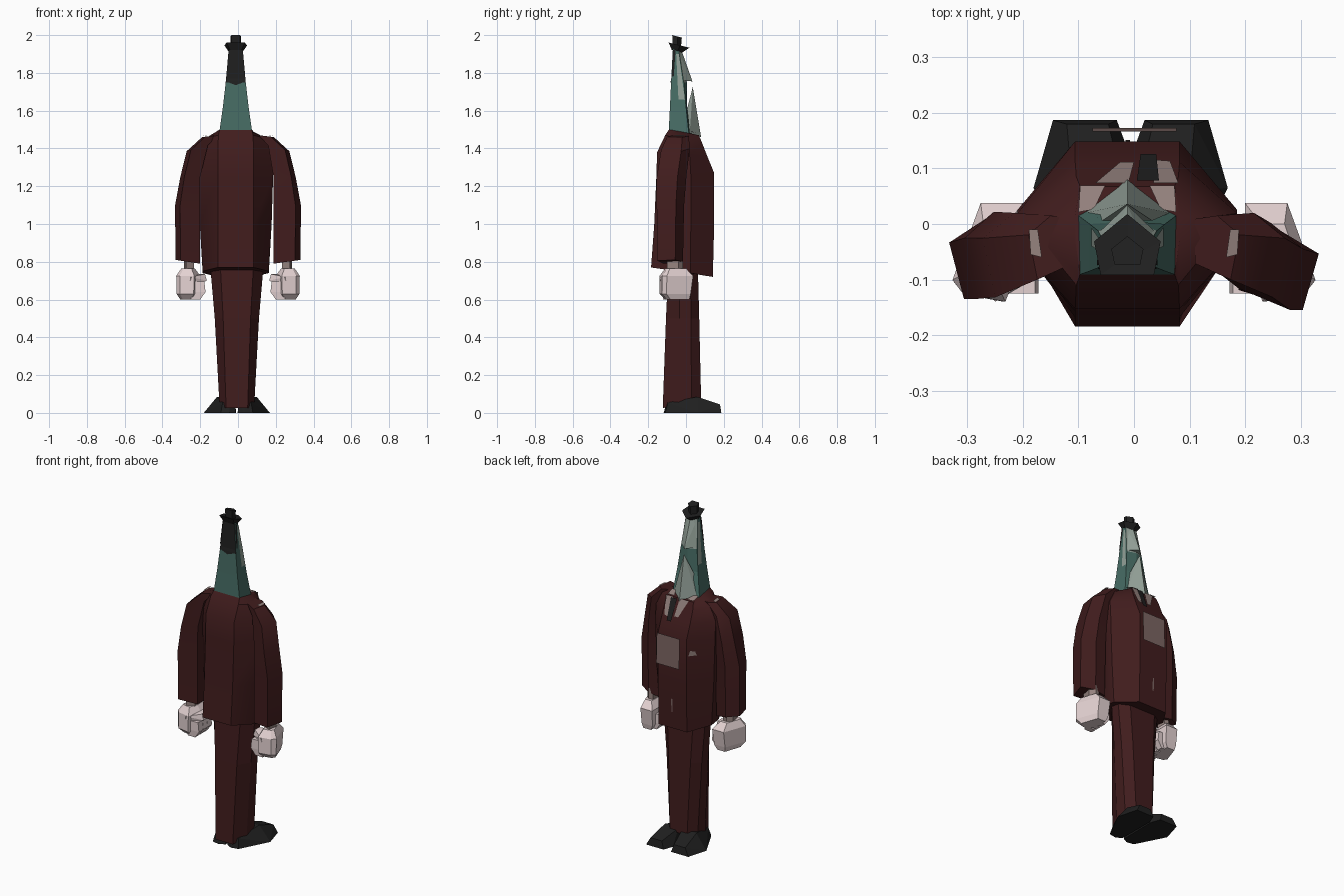
import bpy, bmesh
from mathutils import Vector

cube = bpy.data.objects.get("Cube")
if cube:
    bpy.data.objects.remove(cube)

CX = -.012  # body centre line


def material(name, r, g, b):
    m = bpy.data.materials.new(name)
    m.use_nodes = True
    m.diffuse_color = (r, g, b, 1)
    m.node_tree.nodes["Principled BSDF"].inputs["Base Color"].default_value = (r, g, b, 1)
    return m


MAROON = material("maroon cloth", .052, .0118, .0122)
BLACK = material("black leather", .014, .014, .014)
GREEN = material("green skin", .063, .15, .128)
PALE = material("pale sage", .29, .35, .31)
PINK = material("pale pink", .77, .64, .64)
SHIRT = material("beige shirt", .3, .225, .21)
BADGE = material("grey brown", .2, .13, .122)


def finish(name, bm, mats, smooth=False):
    bmesh.ops.recalc_face_normals(bm, faces=bm.faces)
    me = bpy.data.meshes.new(name)
    bm.to_mesh(me)
    bm.free()
    for m in mats:
        me.materials.append(m)
    ob = bpy.data.objects.new(name, me)
    bpy.context.collection.objects.link(ob)
    if smooth:
        bpy.ops.object.select_all(action='DESELECT')
        ob.select_set(True)
        bpy.context.view_layer.objects.active = ob
        bpy.ops.object.shade_smooth_by_angle(angle=.6)
    return ob


def loft(name, rings, *mats, smooth=False):
    """Skin a stack of equal-sized point rings and cap both ends."""
    bm = bmesh.new()
    loops = [[bm.verts.new(p) for p in r] for r in rings]
    n = len(loops[0])
    for a, b in zip(loops, loops[1:]):
        for i in range(n):
            j = (i + 1) % n
            bm.faces.new((a[i], a[j], b[j], b[i]))
    bm.faces.new(loops[0])
    bm.faces.new(loops[-1])
    return finish(name, bm, mats, smooth)


def hull(name, points, mat):
    bm = bmesh.new()
    for p in points:
        bm.verts.new(p)
    bmesh.ops.convex_hull(bm, input=bm.verts[:])
    return finish(name, bm, [mat])


def plate(name, points, mat, lift=.004):
    """Single-face painted detail, lifted away from the body axis."""
    pts = [Vector(p) for p in points]
    nrm = (pts[1] - pts[0]).cross(pts[2] - pts[0]).normalized()
    if nrm.dot(pts[0] - Vector((CX, -.045, pts[0].z - .1))) < 0:
        nrm.negate()
        pts.reverse()
    me = bpy.data.meshes.new(name)
    me.from_pydata([p + nrm * lift for p in pts], [], [range(len(pts))])
    me.materials.append(mat)
    bpy.context.collection.objects.link(bpy.data.objects.new(name, me))


# Jacket body: eight-sided rings, rear and front heights differ
def body_ring(zb, zf, a, b, yb, yf):
    z1, z2 = zb * .6 + zf * .4, zb * .4 + zf * .6
    half = [(a, yb, zb), (b, yb * .25, z1), (b, yf * .17, z2), (a, yf, zf)]
    return ([(CX + x, y, z) for x, y, z in half]
            + [(CX - x, y, z) for x, y, z in reversed(half)])

loft("jacket", [body_ring(*r) for r in (
    (.77, .72, .094, .175, -.185, .142),
    (1.0, 1.0, .094, .19, -.168, .149),
    (1.25, 1.27, .094, .198, -.157, .149),
    (1.38, 1.36, .094, .198, -.153, .112),
    (1.47, 1.43, .092, .16, -.11, .085),
    (1.5, 1.47, .085, .095, -.09, .068))], MAROON, smooth=True)

# Shirt front, tie, chest badge, pocket square and front seam
def chest(x, z):
    return (x, .068 + (1.47 - z) * .4, z)

plate("shirt_front_right", [chest(-.07, 1.47), chest(-.01, 1.47), chest(0, 1.375),
                            chest(-.025, 1.375)], SHIRT, .006)
plate("shirt_front_left", [chest(.035, 1.47), chest(.08, 1.47), chest(.065, 1.37),
                           chest(.04, 1.365)], SHIRT, .006)
for s in (-1, 1):
    plate("shirt_collar", [(CX + s * .085, .068, 1.473), (CX + s * .04, .068, 1.473),
                           (CX + s * .06, .025, 1.486), (CX + s * .088, .02, 1.486)],
          SHIRT, .005)
plate("tie", [chest(.005, 1.465), chest(.045, 1.465), chest(.04, 1.345),
              chest(.012, 1.345)], BLACK, .009)
plate("chest_badge", [(-.075, .173, 1.1), (.077, .173, 1.1), (.077, .167, 1.28),
                      (-.075, .167, 1.28)], BADGE, 0)

def side_panel(t, z):
    return (CX - .095 - .102 * t, .149 - .124 * t, z)

plate("pocket_square", [side_panel(.06, 1.18), side_panel(.36, 1.18),
                        side_panel(.3, 1.205), side_panel(.12, 1.21)], SHIRT)
plate("jacket_seam", [(-.015, .145, .82), (-.007, .145, .82), (-.007, .147, .9),
                      (-.015, .147, .9)], BADGE)

# Arms, cuffs, fists
SLEEVE = [(1, .7), (.8, 0), (0, .25), (0, .95), (.5, 1)]
FIST = [(1, .22), (.85, .08), (.25, 0), (0, .45), (0, 1), (.6, 1)]
FINGER = [(1, 0), (0, 0), (0, 1), (1, 1)]

def ring(shape, s, z, x0, x1, y0, y1, tilt=0):
    return [(s * (x0 + (x1 - x0) * u), y0 + (y1 - y0) * v, z + tilt * (u - .5))
            for u, v in shape]

for s, side in ((1, "left"), (-1, "right")):
    dy = -.01 * s  # one arm hangs slightly further back
    inner = .194 - .006 * s
    loft(side + "_sleeve", [ring(SLEEVE, s, *r) for r in (
        (.80, inner, .331, -.143 + dy, -.006 + dy, .02),
        (1.1, inner, .333, -.145 + dy, .0 + dy, 0),
        (1.25, inner, .305, -.145 + dy, .012 + dy, 0),
        (1.4, .16, .272, -.132, .02, -.03),
        (1.465, .11, .19, -.1, .015, -.01))], MAROON, smooth=True)
    plate(side + "_shoulder_seam", [(s * x, y, z) for x, y, z in (
        (.165, -.06, 1.464), (.185, -.055, 1.46), (.188, -.01, 1.46), (.172, -.01, 1.464))],
        SHIRT, .006)
    loft(side + "_cuff", [ring(SLEEVE, s, z, .232, .285, -.1, -.015) for z in (.73, .83)],
         SHIRT)
    loft(side + "_fist", [ring(FIST, s, *r) for r in (
        (.6, .22, .305, -.11, .018),
        (.63, .205, .325, -.14, .025),
        (.725, .2, .327, -.14, .038),
        (.765, .228, .3, -.11, .0))], PINK)
    for k in range(3):
        y = -.125 + k * .042
        loft(side + "_finger", [ring(FINGER, s, *r) for r in (
            (.6, .2, .25, y + .004, y + .036),
            (.64, .172, .24, y, y + .04),
            (.695, .178, .24, y, y + .04))], PINK)
    hull(side + "_thumb", [(s * x, y, z) for x, y, z in (
        (.165, -.09, .7), (.165, -.05, .7), (.175, -.09, .735), (.175, -.05, .735),
        (.25, -.14, .72), (.25, -.03, .735), (.26, -.13, .66))], PINK)

# Trousers: broad flat panels meeting at the centre, and shoes
LEG = [(1, .4), (.62, 0), (0, 0), (0, 1), (.62, 1), (1, .75)]
for s, side in ((1, "left"), (-1, "right")):
    rings = [ring(LEG, s, *r) for r in (
        (.05, .0, .092, -.123, .08), (.5, .0, .117, -.106, .07),
        (.8, .0, .143, -.092, .062))]
    rings[0] = [(x, y, z + y * .2) for x, y, z in rings[0]]
    ob = loft(side + "_trouser_leg", rings, MAROON)
    ob.location.x = -.006
    sole = [(.006, -.1), (.04, -.118), (.085, -.11), (.175, .065), (.14, .187),
            (.025, .187), (.004, .13)]
    upper = [(.01, -.09, .055), (.04, -.105, .05), (.075, -.095, .055), (.105, .06, .085),
             (.115, .18, .045), (.04, .18, .045), (.012, .06, .085)]
    ob = hull(side + "_shoe", [(s * x, y, 0) for x, y in sole]
              + [(s * x, y, z) for x, y, z in upper], BLACK)
    ob.location.x = -.006

# Head: five-sided tapering skull with hair on the rear faces
def head_ring(z, w, yb, ys, yf):
    return [(CX + w, yb, z), (CX + w, ys, z), (CX, yf, z), (CX - w, ys, z), (CX - w, yb, z)]

head = loft("head", [head_ring(*r) for r in (
    (1.48, .088, -.092, .015, .06), (1.62, .068, -.085, .0, .005),
    (1.75, .053, -.079, -.012, .005), (1.94, .036, -.069, -.042, -.03))],
    GREEN, PALE, BLACK)
for f in head.data.polygons:
    c = f.center
    if f.normal.y < -.8 and c.z > 1.75:
        f.material_index = 2
    elif f.normal.y > .4 and c.z > 1.75:
        f.material_index = 1
hull("hair_point", [(CX + x, y, z) for x, y, z in (
    (.053, -.081, 1.755), (-.053, -.081, 1.755), (0, -.083, 1.735),
    (.05, -.076, 1.78), (-.05, -.076, 1.78))], BLACK)

# Sideburns and pale cheeks on the skull sides
def temple(s, y, z):
    return (CX + s * (.036 + (1.94 - z) * .0925), y, z)

for s in (-1, 1):
    plate("sideburn", [temple(s, -.075, 1.78), temple(s, -.065, 1.78),
                       temple(s, -.055, 1.92), temple(s, -.069, 1.92)], BLACK)
    plate("cheek", [temple(s, -.04, 1.66), temple(s, -.006, 1.66),
                    temple(s, -.038, 1.9), temple(s, -.052, 1.9)], PALE, .003)

# Long nose wedge above and pointed jaw below, with an open gap between
hull("nose", [(CX + x, y, z) for x, y, z in (
    (.034, -.045, 1.92), (-.034, -.045, 1.92), (0, -.024, 1.92),
    (.05, -.014, 1.76), (-.05, -.014, 1.76), (0, .034, 1.755))], PALE)
hull("jaw", [(CX + x, y, z) for x, y, z in (
    (.076, .02, 1.48), (-.076, .02, 1.48), (0, .08, 1.46),
    (0, .036, 1.725), (.045, .006, 1.61), (-.045, .006, 1.61))], PALE)

# Small tilted hat
def hat_ring(z, w, yb, yf):
    ys = yb + (yf - yb) * .55
    pts = [(w * .8, yb), (w, ys), (0, yf), (-w, ys), (-w * .8, yb)]
    return [(CX + x, y, z - (y + .05) * .25) for x, y in pts]

loft("hat_brim", [hat_ring(1.915, .038, -.075, -.02), hat_ring(1.95, .06, -.092, .018),
                  hat_ring(1.945, .03, -.075, -.025)], BLACK)
loft("hat_crown", [hat_ring(1.93, .027, -.07, -.028), hat_ring(1.994, .029, -.073, -.022)],
     BLACK)
